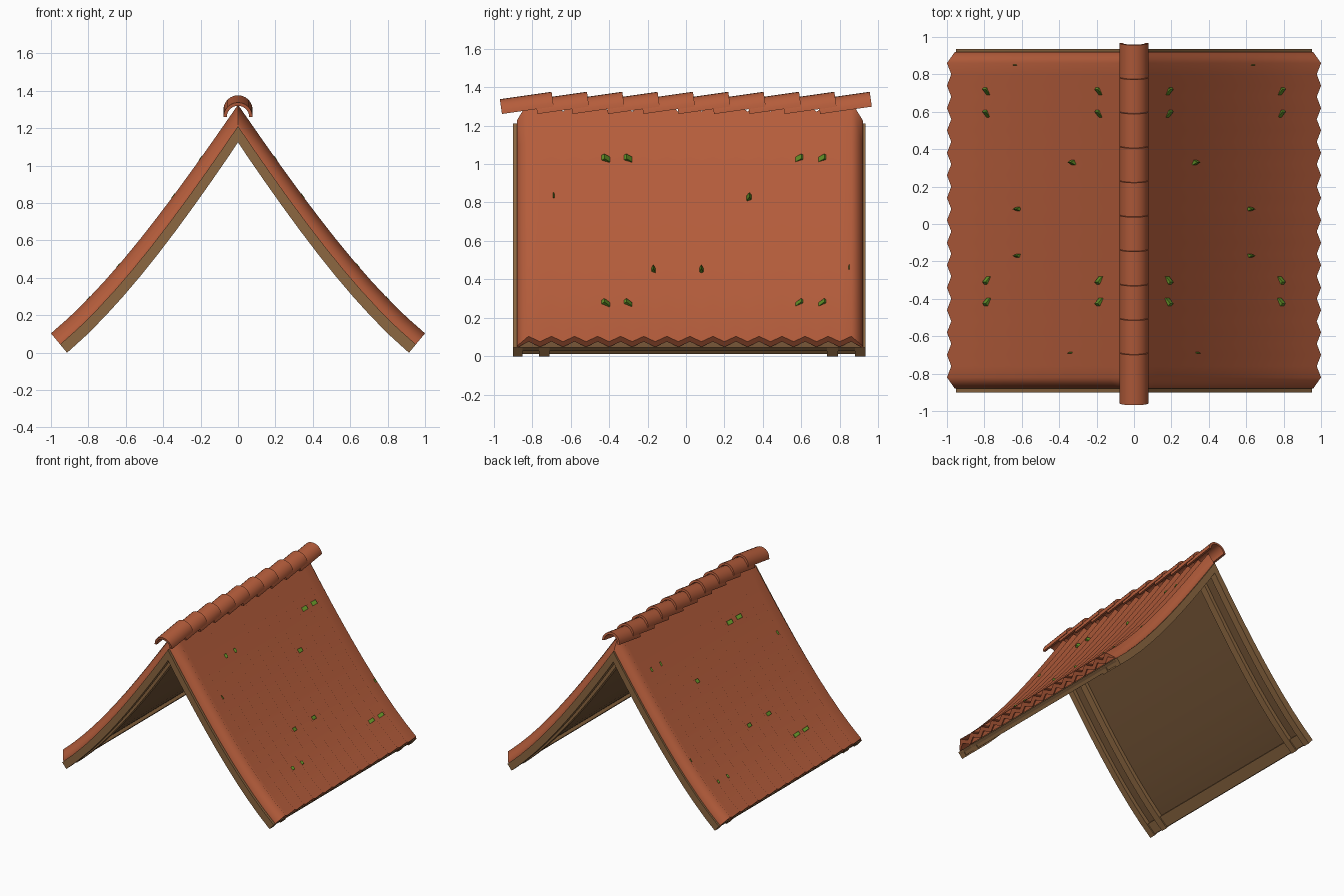
import bpy, bmesh, math

if "Cube" in bpy.data.objects:
    bpy.data.objects.remove(bpy.data.objects["Cube"])


def material(name, rgb):
    m = bpy.data.materials.new(name)
    m.diffuse_color = (*rgb, 1)
    m.use_nodes = True
    m.node_tree.nodes["Principled BSDF"].inputs["Base Color"].default_value = m.diffuse_color
    return m


TILE = material("terracotta", (0.462, 0.109, 0.044))
WOOD = material("light_wood", (0.262, 0.135, 0.052))
DARK = material("dark_wood", (0.165, 0.085, 0.035))
MOSS = material("moss_green", (0.12, 0.27, 0.02))


def height(x):
    return 1.325 - 1.45 * x + 0.061 * x * x + 0.167 * x ** 3


def surface_point(x, y, d):
    """Point on the sagging slope, moved by d along its normal."""
    m = -1.45 + 0.122 * x + 0.501 * x * x
    d *= 0.84 + 0.16 * x
    k = math.sqrt(1 + m * m)
    if x == 0:                       # mitre at the ridge
        return (0, y, height(0) + d * k)
    return (x - m / k * d, y, height(x) + d / k)


def finish(bm, name, mat, angle, mirror=True):
    bmesh.ops.recalc_face_normals(bm, faces=bm.faces)
    me = bpy.data.meshes.new(name)
    bm.to_mesh(me)
    bm.free()
    me.materials.append(mat)
    ob = bpy.data.objects.new(name, me)
    bpy.context.collection.objects.link(ob)
    bpy.ops.object.select_all(action='DESELECT')
    ob.select_set(True)
    bpy.context.view_layer.objects.active = ob
    bpy.ops.object.shade_smooth_by_angle(angle=math.radians(angle))
    if mirror:
        mod = ob.modifiers.new("other_side", 'MIRROR')
        mod.use_mirror_merge = False
    return ob


def add_slab(bm, xs, rows):
    """Closed slab on the slope; rows are (y, top offset, bottom offset)."""
    top = [[bm.verts.new(surface_point(x, y, t)) for x in xs] for y, t, b in rows]
    bot = [[bm.verts.new(surface_point(x, y, b)) for x in xs] for y, t, b in rows]
    nr, nx = len(rows), len(xs)
    for g in (top, bot):
        for i in range(nr - 1):
            for j in range(nx - 1):
                bm.faces.new((g[i][j], g[i][j + 1], g[i + 1][j + 1], g[i + 1][j]))
    for i in (0, nr - 1):
        for j in range(nx - 1):
            bm.faces.new((top[i][j], top[i][j + 1], bot[i][j + 1], bot[i][j]))
    for j in (0, nx - 1):
        for i in range(nr - 1):
            bm.faces.new((top[i][j], top[i + 1][j], bot[i + 1][j], bot[i][j]))


FULL = [0, 0.14] + [0.14 + 0.86 * i / 9 for i in range(1, 10)]

# Corrugated tile sheet with its two side edges folded down
rows = [(-0.88, -0.066, -0.078)]
for i in range(29):
    d = -0.036 * (i % 2)
    rows.append((-0.82 + 0.06 * i, d, d - 0.036))
rows.append((0.92, -0.066, -0.078))
bm = bmesh.new()
add_slab(bm, FULL, rows)
finish(bm, "tile_sheet", TILE, 80)

# Roof deck under the tiles
bm = bmesh.new()
add_slab(bm, FULL, [(-0.88, -0.076, -0.1), (0.915, -0.076, -0.1)])
finish(bm, "roof_deck", DARK, 30)

# Double rafters near both gable ends
bm = bmesh.new()
for y0, y1 in ((-0.9, -0.85), (-0.765, -0.71), (0.735, 0.79), (0.88, 0.935)):
    add_slab(bm, FULL, [(y0, -0.077, -0.135), (y1, -0.077, -0.135)])
finish(bm, "rafters", WOOD, 30)

# Beam along the eaves
bm = bmesh.new()
add_slab(bm, [0.93, 0.995], [(-0.89, -0.078, -0.124), (0.925, -0.078, -0.124)])
finish(bm, "eave_beam", WOOD, 30)

# Moss tufts: pairs of large ones plus a few small ones
bm = bmesh.new()
spots = [(x, y, 0.03) for x in (0.2, 0.8) for y in (-0.425, -0.31, 0.6, 0.72)]
spots += [(0.345, -0.69, 0.014), (0.345, 0.33, 0.014),
          (0.64, -0.17, 0.01), (0.64, 0.08, 0.01), (0.64, 0.85, 0.01)]
for x, y, w in spots:
    add_slab(bm, [x - 0.009, x + 0.009],
             [(y - w, -0.03, -0.04), (y, 0.003, -0.04), (y + w, -0.03, -0.04)])
finish(bm, "moss", MOSS, 30)

# Ten overlapping half-round ridge tiles, each tilted up towards the back
N = 12
tilt = math.atan2(0.04, 0.28)
for k in range(10):
    y0 = -0.958 + 0.184 * k
    bm = bmesh.new()
    rings = []
    for s in (0, 0.272):
        for r in (0.078, 0.06):
            ring = []
            for i in range(N + 1):
                a = math.pi * i / N
                up = r * math.sin(a)
                ring.append(bm.verts.new((
                    r * math.cos(a),
                    y0 + s * math.cos(tilt) - up * math.sin(tilt),
                    1.26 + s * math.sin(tilt) + up * math.cos(tilt))))
            rings.append(ring)
    o0, i0, o1, i1 = rings
    for a, b in ((o0, o1), (i0, i1), (o0, i0), (o1, i1)):
        for i in range(N):
            bm.faces.new((a[i], a[i + 1], b[i + 1], b[i]))
    for i in (0, N):
        bm.faces.new((o0[i], o1[i], i1[i], i0[i]))
    finish(bm, "ridge_tile_%02d" % (k + 1), TILE, 40, mirror=False)
